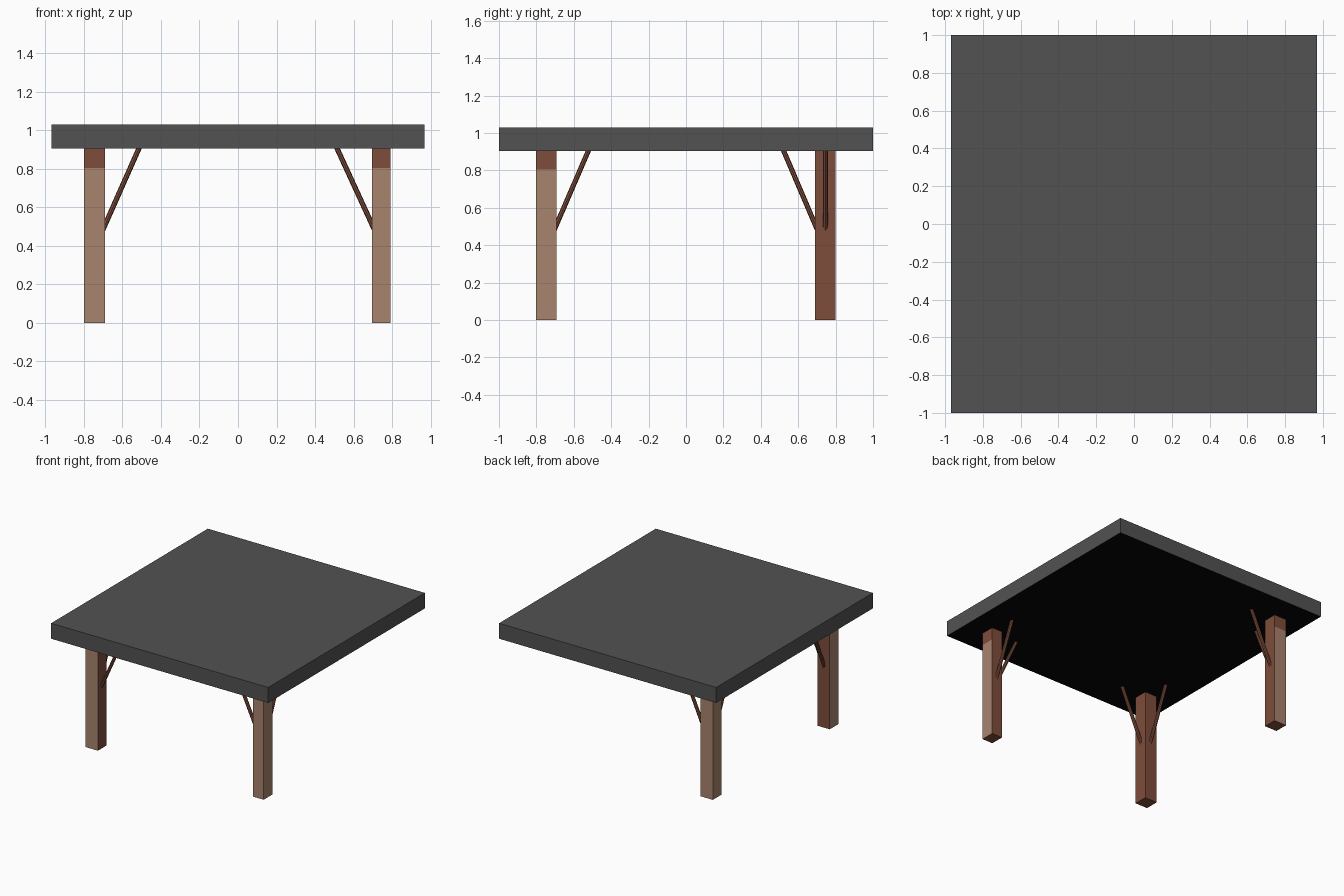
import bpy, bmesh, math
from mathutils import Vector

if "Cube" in bpy.data.objects:
    bpy.data.objects.remove(bpy.data.objects["Cube"])


def material(name, srgb):
    lin = [(c / 255 / 12.92) if c < 11 else ((c / 255 + 0.055) / 1.055) ** 2.4 for c in srgb]
    m = bpy.data.materials.new(name)
    m.diffuse_color = (*lin, 1)
    m.use_nodes = True
    m.node_tree.nodes["Principled BSDF"].inputs["Base Color"].default_value = m.diffuse_color
    return m


GREY = material("dark grey", (82, 82, 82))
BLACK = material("black underside", (5, 5, 5))
BROWN = material("brown wood", (126, 77, 59))
TAN = material("worn tan wood", (168, 131, 110))

SLAB_Z, TOP_Z = 0.905, 1.03
PAINT_Z = 0.805


def finish(name, bm, mats):
    me = bpy.data.meshes.new(name)
    bm.normal_update()
    bm.to_mesh(me)
    bm.free()
    ob = bpy.data.objects.new(name, me)
    bpy.context.collection.objects.link(ob)
    for m in mats:
        me.materials.append(m)
    return ob


def box(lo, hi):
    bm = bmesh.new()
    bmesh.ops.create_cube(bm, size=1)
    for v in bm.verts:
        v.co = [l + (c + 0.5) * (h - l) for c, l, h in zip(v.co, lo, hi)]
    bm.normal_update()
    return bm


# roof slab with black underside
bm = box((-0.97, -1, SLAB_Z), (0.97, 1, TOP_Z))
for f in bm.faces:
    f.material_index = 1 if f.normal.z < -0.5 else 0
finish("roof_slab", bm, [GREY, BLACK])


def leg(name, sx, sy, x_in, x_out, y_in, y_out):
    # post: outward faces are worn tan below the paint line
    xs, ys = sorted((sx * x_in, sx * x_out)), sorted((sy * y_in, sy * y_out))
    bm = box((xs[0], ys[0], 0), (xs[1], ys[1], SLAB_Z))
    bmesh.ops.bisect_plane(bm, geom=bm.verts[:] + bm.edges[:] + bm.faces[:],
                           plane_co=(0, 0, PAINT_Z), plane_no=(0, 0, 1))
    bm.normal_update()
    for f in bm.faces:
        outward = f.normal.x * sx > 0.5 or f.normal.y * sy > 0.5
        low = f.calc_center_median().z < PAINT_Z
        f.material_index = 1 if outward and low else 0
    finish(name + "_leg", bm, [BROWN, TAN])

    # two slanted braces running inward along x and along y
    xm, ym = sx * (x_in + x_out) / 2, sy * (y_in + y_out) / 2
    brace(name + "_brace_x", (sx * (x_in + 0.012), ym, 0.483), (sx * 0.515, ym, SLAB_Z))
    brace(name + "_brace_y", (xm, sy * (y_in + 0.012), 0.483), (xm, sy * 0.522, SLAB_Z))


def brace(name, a, b):
    a, b = Vector(a), Vector(b)
    d = b - a
    bm = bmesh.new()
    bmesh.ops.create_cone(bm, cap_ends=True, segments=8, radius1=0.0135,
                          radius2=0.0135, depth=d.length + 0.01)
    rot = d.to_track_quat('Z', 'Y').to_matrix()
    for v in bm.verts:
        v.co = rot @ v.co + (a + b) / 2
    finish(name, bm, [BROWN])


# three legs: the back right corner has none
leg("front_left", -1, -1, 0.69, 0.80, 0.692, 0.803)
leg("front_right", 1, -1, 0.697, 0.792, 0.692, 0.803)
leg("back_left", -1, 1, 0.69, 0.80, 0.69, 0.80)
